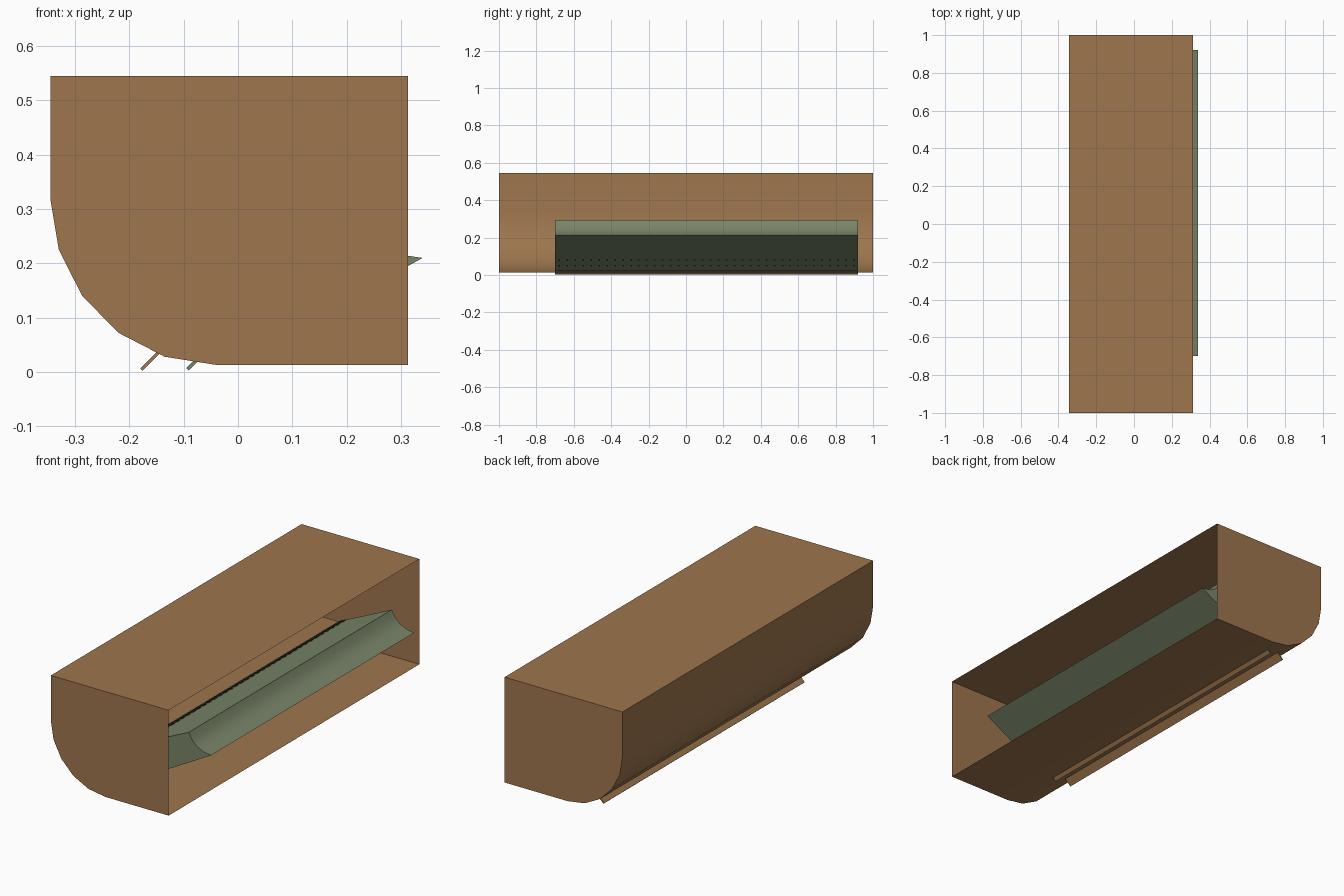
import bpy, bmesh, math

if "Cube" in bpy.data.objects:
    bpy.data.objects.remove(bpy.data.objects["Cube"])

def material(name, rgb):
    m = bpy.data.materials.new(name)
    m.diffuse_color = (*rgb, 1)
    m.use_nodes = True
    m.node_tree.nodes["Principled BSDF"].inputs["Base Color"].default_value = m.diffuse_color
    return m

BROWN = material("warm brown", (0.34, 0.18, 0.075))
GREEN = material("sage green", (0.19, 0.235, 0.14))
DARK = material("dark green", (0.025, 0.035, 0.022))

def finish(name, bm, mat, recalc=True):
    if recalc:
        bmesh.ops.recalc_face_normals(bm, faces=bm.faces)
    me = bpy.data.meshes.new(name)
    bm.to_mesh(me)
    bm.free()
    ob = bpy.data.objects.new(name, me)
    bpy.context.collection.objects.link(ob)
    me.materials.append(mat)
    bpy.context.view_layer.objects.active = ob
    ob.select_set(True)
    bpy.ops.object.shade_smooth_by_angle(angle=math.radians(35))
    ob.select_set(False)
    return ob

def add_prism(bm, profile, y0, y1, skip=None):
    """Sweep an x/z profile along y; skip leaves one long side open."""
    a = [bm.verts.new((x, y0, z)) for x, z in profile]
    b = [bm.verts.new((x, y1, z)) for x, z in profile]
    bm.faces.new(a)
    bm.faces.new(b[::-1])
    n = len(a)
    for i in range(n):
        if i != skip:
            j = (i + 1) % n
            bm.faces.new((a[j], a[i], b[i], b[j]))

def prism(name, profile, y0, y1, mat, skip=None):
    bm = bmesh.new()
    add_prism(bm, profile, y0, y1, skip)
    return finish(name, bm, mat)

def slab(p, q, t=0.006):
    """Thin rectangular profile from p to q."""
    dx, dz = q[0] - p[0], q[1] - p[1]
    k = t / 2 / math.hypot(dx, dz)
    nx, nz = -dz * k, dx * k
    return [(p[0] + nx, p[1] + nz), (q[0] + nx, q[1] + nz),
            (q[0] - nx, q[1] - nz), (p[0] - nx, p[1] - nz)]

# Outer housing: thin sheet, rounded lower back, open towards +x
housing = [(0.313, 0.545), (-0.345, 0.545), (-0.345, 0.315), (-0.33, 0.225),
           (-0.287, 0.14), (-0.22, 0.072), (-0.135, 0.028), (-0.04, 0.013),
           (0.313, 0.013)]
prism("housing", housing, -1, 1, BROWN, skip=len(housing) - 1)

# Sloped tray body with a concave front lip
Y0, Y1 = -0.70, 0.92
lip = [(0.34, 0.21), (0.30, 0.216), (0.262, 0.233), (0.234, 0.26), (0.215, 0.293)]
prism("tray", lip + [(-0.075, 0.158), (-0.06, 0.05), (-0.002, 0.02)], Y0, Y1, GREEN)

# Angled chute plates that emerge through the underside
prism("outer_chute_plate", slab((-0.178, 0.004), (-0.055, 0.127)), Y0 + 0.01, Y1 - 0.01, BROWN)
prism("inner_chute_plate", slab((-0.093, 0.005), (-0.03, 0.068)), Y0 + 0.01, Y1 - 0.01, BROWN)
for tag, y in (("front", Y0), ("back", Y1 - 0.01)):
    prism(tag + "_chute_cap", slab((-0.093, 0.005), (-0.03, 0.068)), y, y + 0.01, GREEN)

# Flat cover running back from the tray
prism("chute_cover", slab((-0.075, 0.157), (-0.20, 0.155)), Y0 + 0.01, Y1 - 0.01, BROWN)

# Row of slots along the tray top, and two rows of small holes below
def marks(name, p, q, width, thick):
    bm = bmesh.new()
    n = 38
    pitch = (Y1 - Y0) / n
    for i in range(n):
        y = Y0 + (i + 0.5) * pitch
        add_prism(bm, slab(p, q, thick), y - width / 2, y + width / 2)
    finish(name, bm, DARK)

def top(x):
    return 0.158 + (x + 0.075) * 0.4655

def under(x):
    return 0.02 + (x + 0.002) * 0.5556

marks("tray_slots", (-0.066, top(-0.066)), (-0.036, top(-0.036)), 0.022, 0.008)
for k, x in enumerate((0.052, 0.106)):
    marks("lower_holes_%d" % (k + 1), (x - 0.006, under(x - 0.006)),
          (x + 0.006, under(x + 0.006)), 0.01, 0.003)
